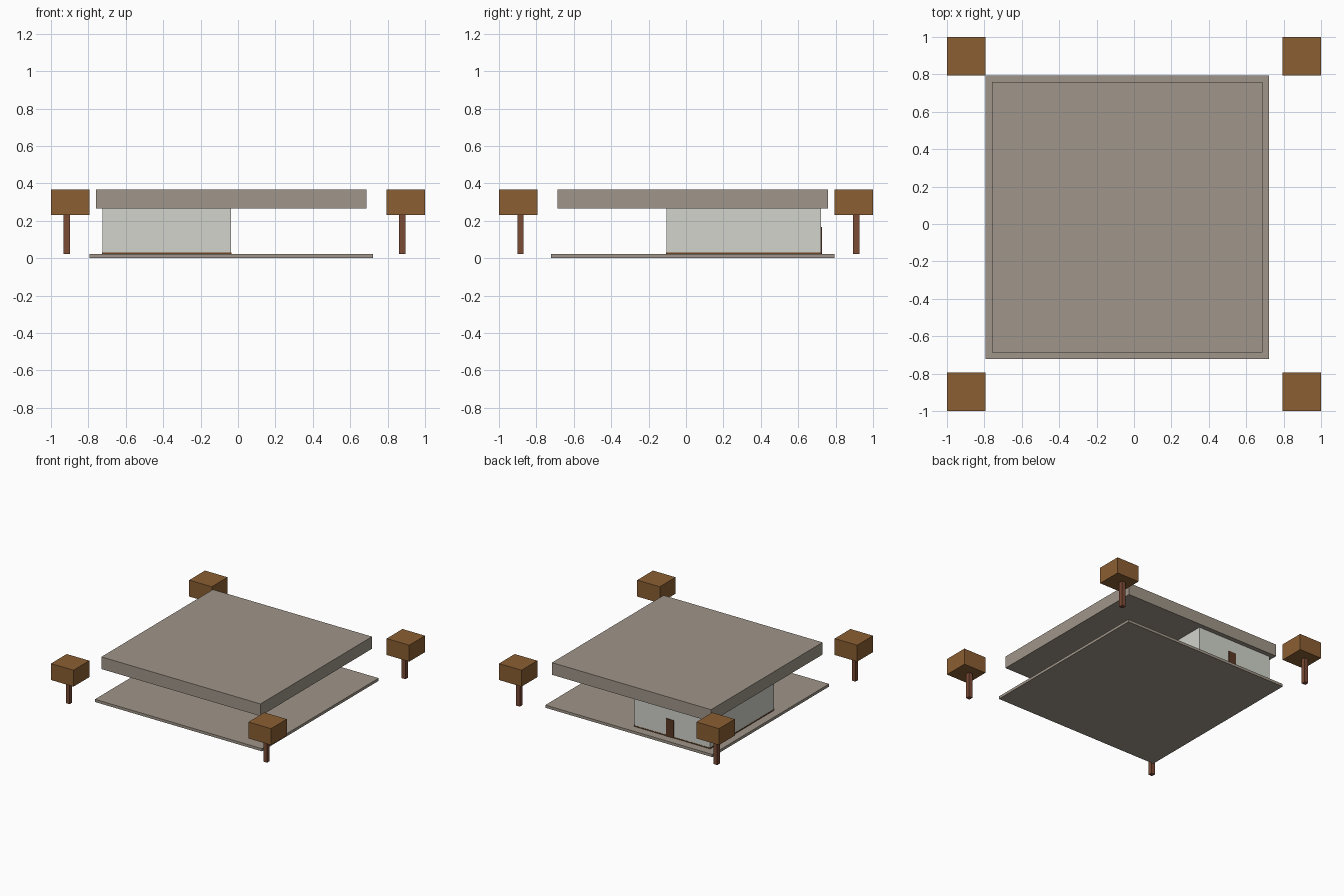
import bpy

if "Cube" in bpy.data.objects:
    bpy.data.objects.remove(bpy.data.objects["Cube"])


def material(name, rgb):
    """Material from 0-255 display colours."""
    m = bpy.data.materials.new(name)
    m.diffuse_color = [(c / 255) ** 2.2 for c in rgb] + [1]
    m.use_nodes = True
    m.node_tree.nodes["Principled BSDF"].inputs["Base Color"].default_value = m.diffuse_color
    return m


def box(name, x, y, z, mat):
    """Box spanning the given (min, max) ranges."""
    mid = [(a + b) / 2 for a, b in (x, y, z)]
    bpy.ops.mesh.primitive_cube_add(size=1, location=mid)
    ob = bpy.context.object
    ob.name = name
    ob.scale = [b - a for a, b in (x, y, z)]
    bpy.ops.object.transform_apply(location=False, rotation=False, scale=True)
    ob.data.materials.append(mat)
    return ob


stone = material("stone", (158, 148, 136))
plaster = material("plaster", (208, 210, 202))
wood = material("wood", (110, 72, 42))
door_wood = material("door_wood", (92, 58, 40))
bark = material("bark", (122, 76, 56))
leaves = material("autumn_leaves", (138, 95, 54))

# Ground slab and overhanging flat roof
box("base_slab", (-0.795, 0.722), (-0.722, 0.795), (0, 0.022), stone)
box("flat_roof", (-0.76, 0.686), (-0.688, 0.76), (0.267, 0.367), stone)

# Enclosed room in the back left corner, with floor and back door
box("room_floor", (-0.727, -0.036), (-0.107, 0.724), (0.022, 0.03), wood)
box("room_walls", (-0.725, -0.038), (-0.105, 0.722), (0.03, 0.267), plaster)
box("back_door", (-0.395, -0.325), (0.716, 0.727), (0.022, 0.167), door_wood)

# Four corner trees, trunk slightly off the crown centre
r, t = 0.1025, 0.017
for side, cx in (("left", -0.8975), ("right", 0.8975)):
    for end, cy in (("front", -0.8975), ("back", 0.8975)):
        tx, ty = cx - 0.019, cy + 0.013
        box(f"{end}_{side}_tree_crown", (cx - r, cx + r), (cy - r, cy + r),
            (0.232, 0.367), leaves)
        box(f"{end}_{side}_tree_trunk", (tx - t, tx + t), (ty - t, ty + t),
            (0.022, 0.232), bark)
